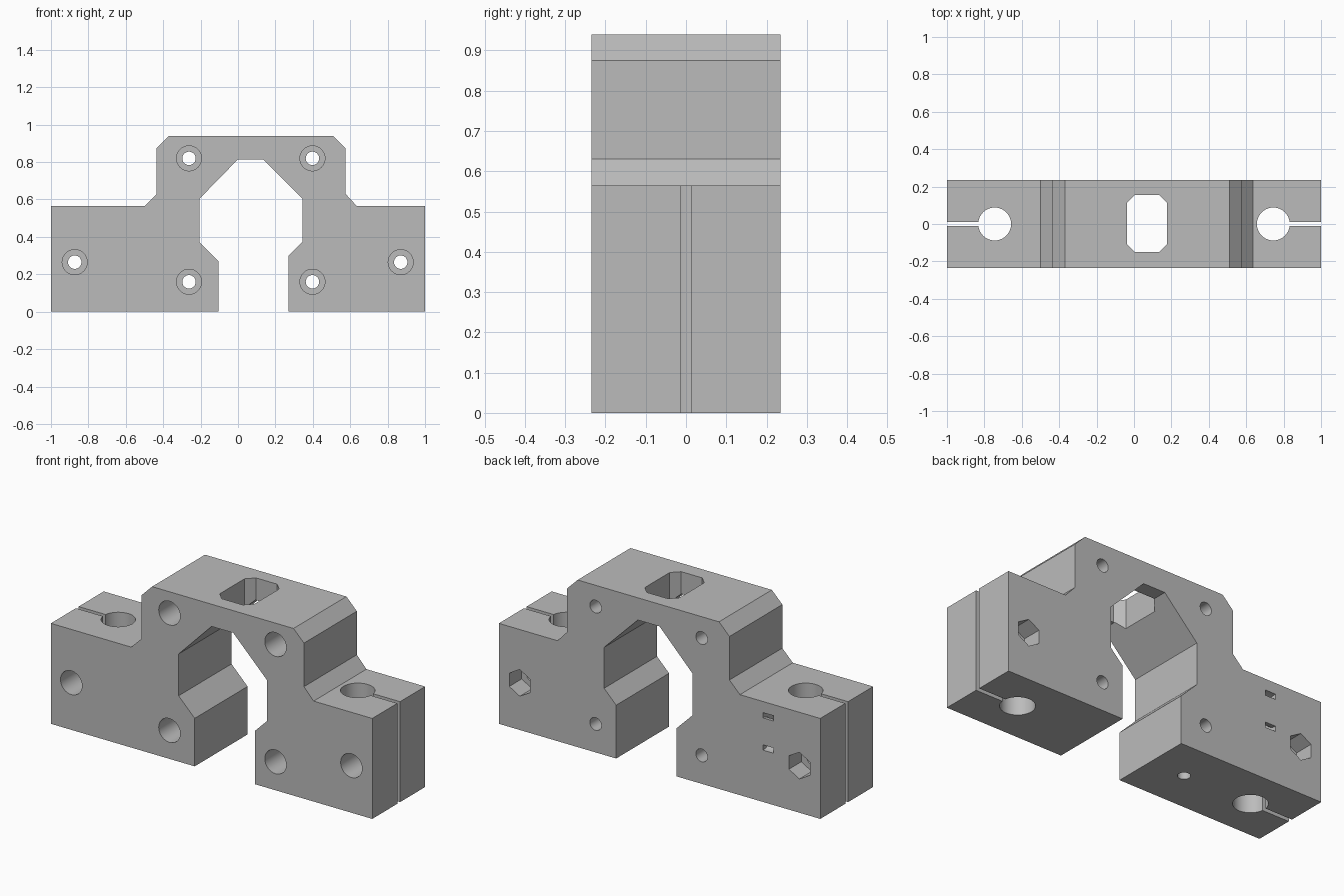
import bpy, bmesh
from math import sin, cos, pi, radians

default = bpy.data.objects.get("Cube")
if default:
    bpy.data.objects.remove(default, do_unlink=True)

HALF = 0.235     # half depth of the block
SHELF = 0.565    # height of the side shelves


def prism(name, outline, axis, lo, hi):
    """Extrude a 2D outline along an axis between lo and hi."""
    place = {"x": lambda u, v, w: (w, u, v),
             "y": lambda u, v, w: (u, w, v),
             "z": lambda u, v, w: (u, v, w)}[axis]
    bm = bmesh.new()
    rings = [[bm.verts.new(place(u, v, w)) for u, v in outline] for w in (lo, hi)]
    for ring in rings:
        bm.faces.new(ring)
    count = len(outline)
    for i in range(count):
        j = (i + 1) % count
        bm.faces.new((rings[0][i], rings[0][j], rings[1][j], rings[1][i]))
    bmesh.ops.recalc_face_normals(bm, faces=bm.faces)
    mesh = bpy.data.meshes.new(name)
    bm.to_mesh(mesh)
    bm.free()
    obj = bpy.data.objects.new(name, mesh)
    bpy.context.collection.objects.link(obj)
    return obj


def arc(u, v, r, start, end, steps):
    return [(u + r * cos(start + (end - start) * i / steps),
             v + r * sin(start + (end - start) * i / steps)) for i in range(steps + 1)]


def circle(u, v, r, sides=32, turn=0.0):
    return arc(u, v, r, turn, turn + 2 * pi, sides)[:-1]


def box(u0, u1, v0, v1):
    return [(u0, v0), (u1, v0), (u1, v1), (u0, v1)]


def cut(outline, axis, lo, hi):
    """Remove a prism from the body."""
    cutter = prism("cutter", outline, axis, lo, hi)
    cutter.hide_render = True
    mod = body.modifiers.new("cut", "BOOLEAN")
    mod.operation = "DIFFERENCE"
    mod.solver = "EXACT"
    mod.object = cutter
    bpy.ops.object.modifier_apply(modifier=mod.name)
    mesh = cutter.data
    bpy.data.objects.remove(cutter, do_unlink=True)
    bpy.data.meshes.remove(mesh)


# Arched body with stepped shelves and a central opening
profile = [(-1, 0), (-.105, 0), (-.105, .27), (-.205, .37), (-.205, .605),
           (0, .815), (.135, .815), (.345, .605), (.345, .375), (.27, .30),
           (.27, 0), (1, 0), (1, SHELF), (.635, SHELF), (.575, .63),
           (.575, .875), (.51, .94), (-.37, .94), (-.435, .875),
           (-.435, .63), (-.5, SHELF), (-1, SHELF)]
body = prism("carriage_bracket", profile, "y", -HALF, HALF)
bpy.context.view_layer.objects.active = body
body.select_set(True)

# Rod bores, clamp slits and clamp nut pockets on both sides
for side in (-1, 1):
    cut(circle(side * .745, 0, .088, 40), "z", -.1, .7)
    slit = sorted((side * .745, side * 1.1))
    cut(box(slit[0], slit[1], -.012, .012), "z", -.1, .7)
    cut(circle(side * .87, .265, .075, 6, pi / 2), "y", HALF - .11, .4)

# Counterbored screw holes
screws = [(x, z) for x in (-.262, .398) for z in (.16, .82)]
screws += [(-.873, .265), (.87, .265)]
for x, z in screws:
    cut(circle(x, z, .036, 24), "y", -.4, .4)
    cut(circle(x, z, .067), "y", -.4, -HALF + .15)

# Chamfered window through the top bridge
x0, x1, y0, y1, c = -.038, .177, -.15, .155, .042
window = [(x0 + c, y0), (x1 - c, y0), (x1, y0 + c), (x1, y1 - c),
          (x1 - c, y1), (x0 + c, y1), (x0, y1 - c), (x0, y0 + c)]
cut(window, "z", .5, 1.1)

# Curved tie tunnel opening as two slots on the back
a, b = radians(75), radians(285)
tunnel = arc(HALF, .397, .106, a, b, 20) + arc(HALF, .397, .076, b, a, 20)
cut(tunnel, "x", -.708, -.643)

# Small blind hole in the underside
cut(circle(-.32, 0, .033, 24), "z", -.1, .3)

# Single grey finish
grey = bpy.data.materials.new("grey")
grey.use_nodes = True
colour = (.5, .5, .5, 1)
grey.diffuse_color = colour
grey.node_tree.nodes["Principled BSDF"].inputs["Base Color"].default_value = colour
body.data.materials.clear()
body.data.materials.append(grey)
for poly in body.data.polygons:
    poly.material_index = 0
bpy.ops.object.shade_smooth_by_angle(angle=radians(25))
